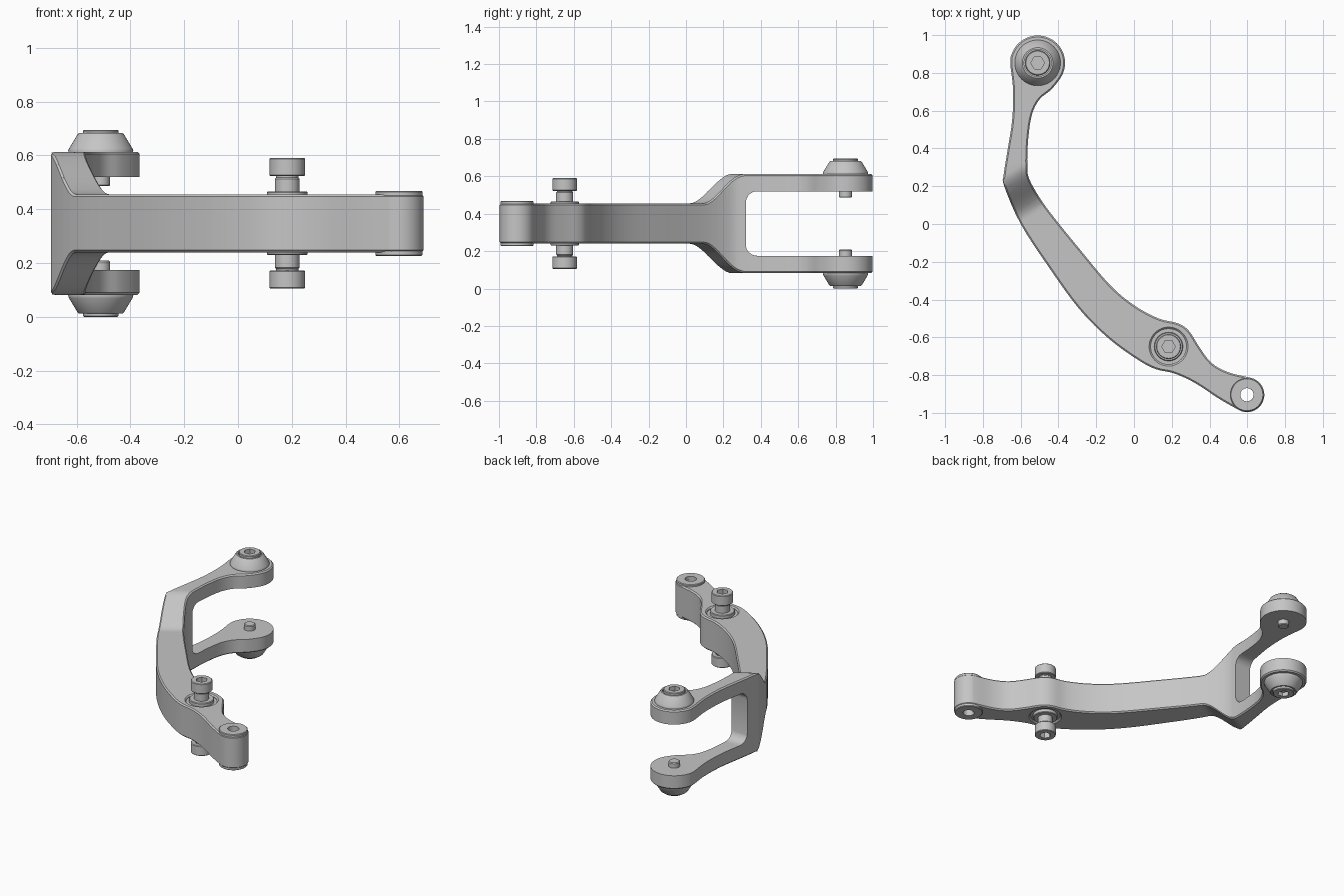
import bpy, bmesh, math
from mathutils import Vector

default = bpy.data.objects.get("Cube")
if default:
    bpy.data.objects.remove(default)

MID = 0.3475                      # height of the symmetry plane
FORK = Vector((-0.51, 0.853))     # fork pads
PIVOT = Vector((0.183, -0.649))   # middle bolts
TIP = Vector((0.598, -0.904))     # tip eyelet
GREY = (0.56, 0.56, 0.56, 1)

grey = bpy.data.materials.new("satin_grey")
grey.use_nodes = True
grey.diffuse_color = GREY
grey.node_tree.nodes["Principled BSDF"].inputs["Base Color"].default_value = GREY


def add_object(name, bm, at=(0, 0)):
    bm.normal_update()
    bmesh.ops.recalc_face_normals(bm, faces=bm.faces[:])
    if bm.calc_volume(signed=True) < 0:
        bmesh.ops.reverse_faces(bm, faces=bm.faces[:])
    mesh = bpy.data.meshes.new(name)
    bm.to_mesh(mesh)
    bm.free()
    mesh.materials.append(grey)
    obj = bpy.data.objects.new(name, mesh)
    obj.location = (at[0], at[1], MID)
    bpy.context.collection.objects.link(obj)
    return obj


def lathe(name, profile, at, side=1, steps=48):
    """Turn (radius, height) points about z; side -1 flips it below the mid plane."""
    bm = bmesh.new()
    verts = [bm.verts.new((r, 0, z * side)) for r, z in profile]
    edges = [bm.edges.new(pair) for pair in zip(verts, verts[1:])]
    bmesh.ops.spin(bm, geom=verts + edges, cent=(0, 0, 0), axis=(0, 0, 1),
                   angle=math.tau, steps=steps)
    bmesh.ops.remove_doubles(bm, verts=bm.verts[:], dist=1e-5)
    return add_object(name, bm, at)


def cut_socket(obj, low, high, at, side):
    """Sink a hexagonal key socket into a bolt head."""
    cutter = lathe("cutter", [(0, low), (.036, low), (.036, high), (0, high)], at, side, 6)
    cutter.hide_render = True
    bpy.context.view_layer.update()
    mod = obj.modifiers.new("Socket", 'BOOLEAN')
    mod.operation, mod.object, mod.solver = 'DIFFERENCE', cutter, 'EXACT'
    with bpy.context.temp_override(object=obj, active_object=obj, selected_objects=[obj]):
        bpy.ops.object.modifier_apply(modifier=mod.name)
    bpy.data.objects.remove(cutter)


def arc(centre, radius, start, end, count=11):
    angles = [math.radians(start + (end - start) * i / (count - 1)) for i in range(count)]
    return [centre + radius * Vector((math.cos(a), math.sin(a))) for a in angles]


def smooth_loop(points, steps=4):
    """Closed curve passing through every point."""
    out, n = [], len(points)
    for i in range(n):
        a, b, c, d = (points[(i + k) % n] for k in (-1, 0, 1, 2))
        for s in range(steps):
            t = s / steps
            out.append(0.5 * (2 * b + (c - a) * t + (2 * a - 5 * b + 4 * c - d) * t ** 2
                              + (3 * b - a - 3 * c + d) * t ** 3))
    return out


# Arm outline: outer edge, tip, inner edge, fork pad
outer = [(-.64, .71), (-.645, .55), (-.668, .4), (-.69, .26), (-.687, .2), (-.6, 0),
         (-.45, -.23), (-.29, -.45), (-.13, -.61), (.03, -.725), (.12, -.77),
         (.21, -.79), (.32, -.84), (.45, -.925)]
inner = [(.5, -.785), (.41, -.735), (.345, -.65), (.29, -.565), (.23, -.525), (.13, -.5),
         (0, -.43), (-.13, -.32), (-.29, -.13), (-.42, .03), (-.5, .14), (-.555, .24),
         (-.565, .31), (-.56, .45), (-.54, .58), (-.5, .66), (-.44, .71)]
outline = smooth_loop([Vector(p) for p in outer] + arc(TIP, .092, 235, 440)
                      + [Vector(p) for p in inner] + arc(FORK, .145, -35, 180))
tip_bore = arc(TIP, .035, 0, 360, 33)[:-1]
bearing_bore = arc(PIVOT, .095, 0, 360, 49)[:-1]

SLANT, RISE, CHAMFER = 0.6, 0.29, 0.008       # swell from beam to fork
SLOT_Y, SLOT_Z, FILLET = 0.32, 0.1725, 0.06   # gap between the fork arms


def top_height(x, y):
    t = min(max((y - SLANT * (x + 0.63)) / RISE, 0), 1)
    return 0.1075 + 0.158 * t * t * (3 - 2 * t)


def slot_height(y):
    depth = y - SLOT_Y
    if depth < 2e-4:
        return 0
    return SLOT_Z - FILLET + math.sqrt(FILLET ** 2 - max(FILLET - depth, 0) ** 2)


# Flat sheet with bores, sliced where the top and the slot curve
bm = bmesh.new()
for loop in (outline, tip_bore, bearing_bore):
    ring = [bm.verts.new((p.x, p.y, 0)) for p in loop]
    for a, b in zip(ring, ring[1:] + ring[:1]):
        bm.edges.new((a, b))
bmesh.ops.triangle_fill(bm, edges=bm.edges[:], use_beauty=True, normal=(0, 0, 1))
slices = [(RISE * i / 14, (-SLANT, 1, 0)) for i in range(15)]
slices += [(SLOT_Y + FILLET * (1 - math.cos(math.radians(a))), (0, 1, 0))
           for a in (0, 7, 20, 35, 50, 70, 90)]
for y, normal in slices:
    bmesh.ops.bisect_plane(bm, geom=bm.verts[:] + bm.edges[:] + bm.faces[:], dist=1e-5,
                           plane_co=(-0.63, y, 0), plane_no=normal)
bm.normal_update()

# Raise the upper half, chamfer its rim and shape both heights
lower = bm.faces[:]
raised = bmesh.ops.extrude_face_region(bm, geom=lower, use_keep_orig=True)["geom"]
upper = [g for g in raised if isinstance(g, bmesh.types.BMFace)]
for v in {v for f in upper for v in f.verts}:
    v.co.z = 0.1
bm.normal_update()
bmesh.ops.inset_region(bm, faces=upper, thickness=CHAMFER, use_even_offset=True)
crown = {v for f in upper for v in f.verts}
for v in bm.verts:
    if v.co.z < 0.05:
        v.co.z = slot_height(v.co.y)
    else:
        v.co.z = top_height(v.co.x, v.co.y) - (0 if v in crown else CHAMFER)
closing = [f for f in lower if all(v.co.z == 0 for v in f.verts)]
bmesh.ops.delete(bm, geom=closing, context='FACES')
bmesh.ops.mirror(bm, geom=bm.verts[:] + bm.edges[:] + bm.faces[:], axis='Z', merge_dist=1e-5)
bmesh.ops.remove_doubles(bm, verts=bm.verts[:], dist=1e-6)
arm = add_object("arm", bm)

parts = [arm]
for side, label in ((1, "upper"), (-1, "lower")):
    # Raised pad around the tip hole
    parts.append(lathe(label + "_tip_pad", [
        (.035, .09), (.035, .121), (.084, .121), (.088, .117), (.088, .09), (.035, .09)],
        TIP, side))

    # Bearing with a raised flange, and the socket-head bolt above it
    parts.append(lathe(label + "_bearing", [
        (0, .05), (.097, .05), (.097, .095), (.076, .095), (.076, .114), (.072, .118),
        (0, .118)], PIVOT, side))
    bolt = lathe(label + "_pivot_bolt", [
        (0, .11), (.046, .11), (.046, .165), (.041, .17), (.041, .175), (.062, .175),
        (.066, .179), (.066, .239), (.062, .243), (0, .243)], PIVOT, side)
    cut_socket(bolt, 0.2, 0.3, PIVOT, side)
    parts.append(bolt)

    # Tapered cap with its bolt through the fork pad
    parts.append(lathe(label + "_fork_cap", [
        (0, .255), (.119, .255), (.121, .27), (.118, .278), (.086, .331), (.081, .335),
        (.072, .335), (.072, .32), (0, .32)], FORK, side))
    bolt = lathe(label + "_fork_bolt", [
        (0, .138), (.03, .138), (.035, .143), (.035, .31), (.066, .31), (.066, .3435),
        (.062, .3475), (0, .3475)], FORK, side)
    cut_socket(bolt, 0.3, 0.4, FORK, side)
    parts.append(bolt)

# Smooth shading with crisp edges
bpy.ops.object.select_all(action='DESELECT')
for obj in parts:
    obj.select_set(True)
bpy.context.view_layer.objects.active = arm
bpy.ops.object.shade_smooth_by_angle(angle=math.radians(32))
